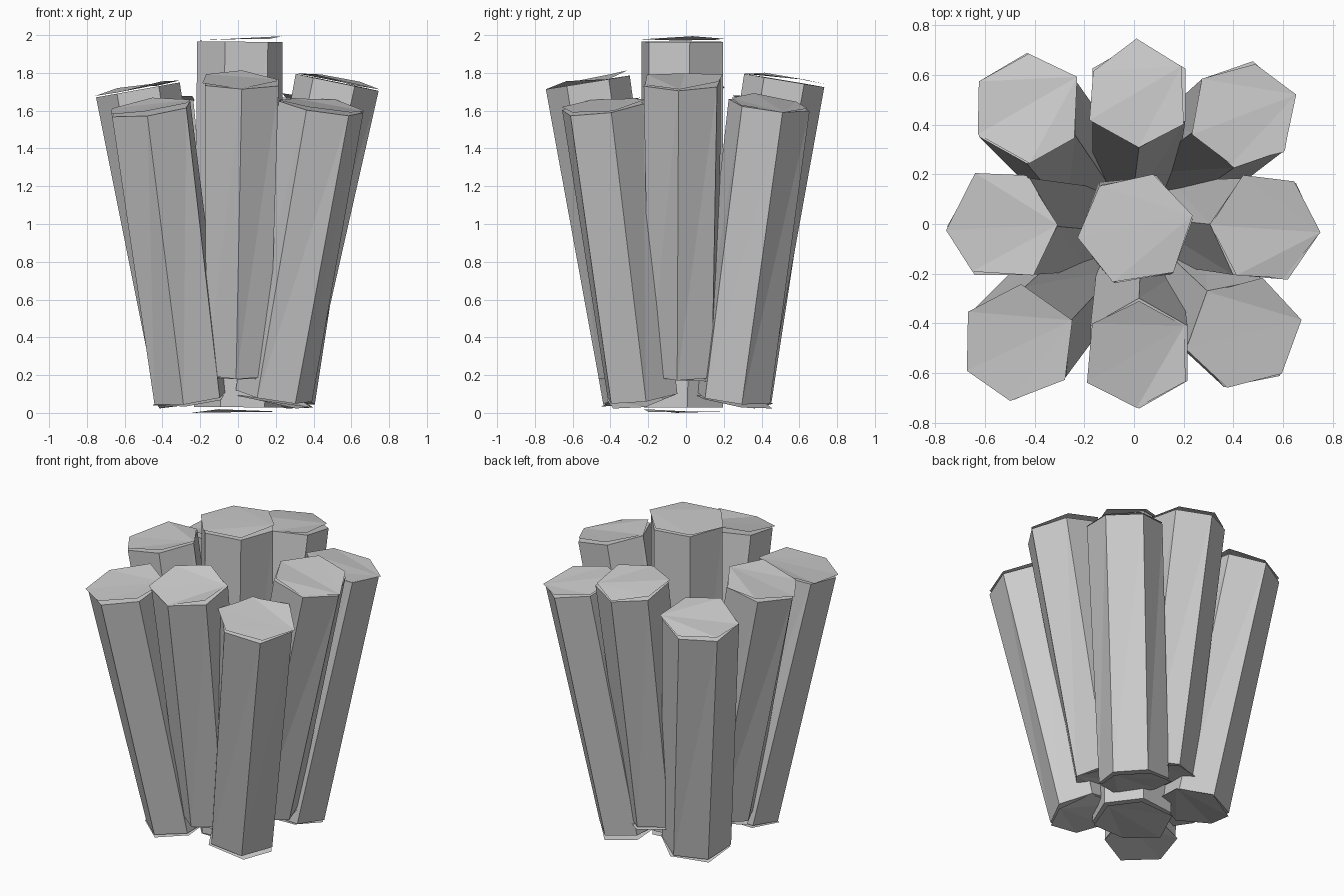
import bpy, bmesh, math, random
from mathutils import Vector

if "Cube" in bpy.data.objects:
    bpy.data.objects.remove(bpy.data.objects["Cube"])

random.seed(4)


def frame(axis):
    """Two directions perpendicular to a column axis, close to world x and y."""
    u = (Vector((1, 0, 0)) - axis * axis.x).normalized()
    return u, axis.cross(u)


def ring(bm, centre, axis, radius, phase, jitter=0.0):
    u, v = frame(axis)
    verts = []
    for i in range(6):
        a = math.radians(phase + 60 * i + random.uniform(-1, 1) * jitter * 300)
        r = radius + random.uniform(-jitter, jitter)
        lift = axis * random.uniform(-jitter, jitter)
        verts.append(bm.verts.new(centre + u * r * math.cos(a) + v * r * math.sin(a) + lift))
    return verts


def fan_cap(bm, centre, axis, radius, phase, flip):
    """Loose, uneven end facet that slightly overhangs the column."""
    rim = ring(bm, centre, axis, radius, phase, 0.015)
    for i in range(1, 5):
        f = [rim[0], rim[i], rim[i + 1]]
        bm.faces.new(f[::-1] if flip else f)


def column(name, foot, head, r_foot, r_head, phase, twist=6, lip=0.014):
    foot, head = Vector(foot), Vector(head)
    axis = (head - foot).normalized()
    bm = bmesh.new()
    low = ring(bm, foot, axis, r_foot, phase - twist)
    high = ring(bm, head, axis, r_head, phase)
    for i in range(6):
        j = (i + 1) % 6
        bm.faces.new((low[i], low[j], high[j]))
        bm.faces.new((low[i], high[j], high[i]))
    bm.faces.new(low[::-1])
    bm.faces.new(high)
    fan_cap(bm, head + axis * lip, axis, r_head, phase, False)
    fan_cap(bm, foot - axis * lip, axis, r_foot, phase - twist, True)
    mesh = bpy.data.meshes.new(name)
    bm.to_mesh(mesh)
    bm.free()
    obj = bpy.data.objects.new(name, mesh)
    bpy.context.collection.objects.link(obj)


# Upright centre column
column("centre_column", (0.0, -0.02, 0.03), (0.01, -0.02, 1.965), 0.235, 0.23, 10, 3, 0.019)

# Side columns, leaning outward
column("front_column", (0.01, -0.27, 0.21), (0.02, -0.52, 1.75), 0.195, 0.225, 30)
column("back_column", (0.01, 0.26, 0.20), (0.02, 0.52, 1.76), 0.195, 0.215, 30)
column("right_column", (0.21, -0.01, 0.21), (0.525, -0.02, 1.75), 0.195, 0.225, -5)
column("left_column", (-0.26, -0.01, 0.20), (-0.53, -0.01, 1.71), 0.195, 0.225, 0)

# Shorter corner columns, leaning outward
column("front_left_column", (-0.25, -0.24, 0.08), (-0.46, -0.48, 1.61), 0.205, 0.23, 25)
column("front_right_column", (0.19, -0.23, 0.09), (0.44, -0.44, 1.62), 0.205, 0.23, 10)
column("back_right_column", (0.21, 0.25, 0.08), (0.44, 0.44, 1.63), 0.205, 0.22, 20)
column("back_left_column", (-0.25, 0.25, 0.08), (-0.43, 0.465, 1.62), 0.205, 0.225, 30)
